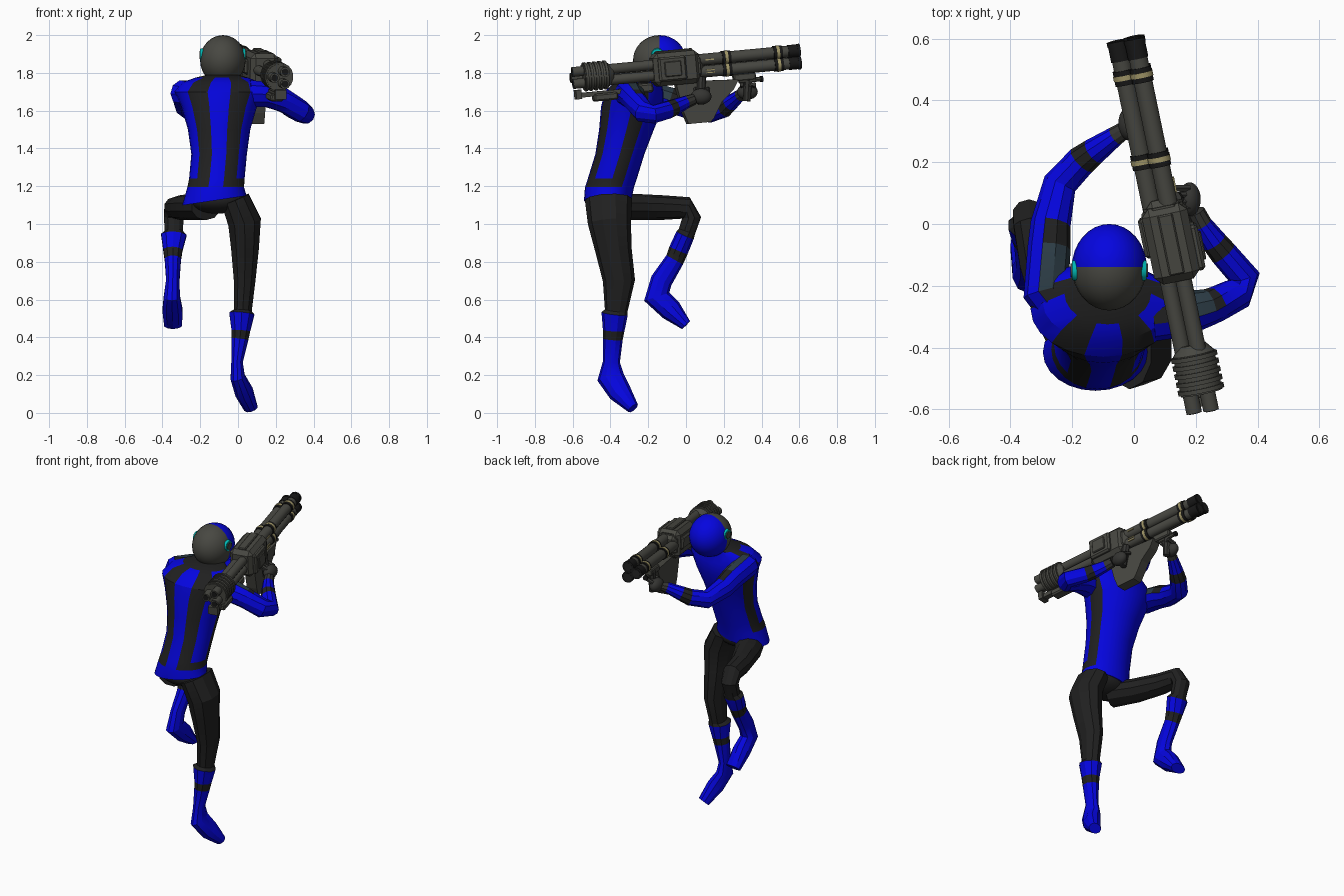
import bpy, bmesh, math
from mathutils import Vector, Matrix

if "Cube" in bpy.data.objects:
    bpy.data.objects.remove(bpy.data.objects["Cube"])


def material(name, r, g, b):
    m = bpy.data.materials.new(name)
    m.use_nodes = True
    m.diffuse_color = (r, g, b, 1)
    m.node_tree.nodes["Principled BSDF"].inputs["Base Color"].default_value = (r, g, b, 1)
    return m


BLUE = material("suit blue", .0015, .0015, .74)
BLACK = material("suit black", .0145, .0145, .0145)
GREY = material("metal grey", .064, .064, .054)
DARK = material("muzzle black", .009, .009, .009)
GLOVE = material("glove grey", .035, .035, .032)
CYAN = material("ear cyan", .0, .48, .46)
TAN = material("band tan", .36, .31, .14)
SLATE = material("pad slate", .025, .045, .06)


def finish(name, bm, mats, smooth=None):
    bmesh.ops.recalc_face_normals(bm, faces=bm.faces)
    mesh = bpy.data.meshes.new(name)
    bm.to_mesh(mesh)
    bm.free()
    for m in mats:
        mesh.materials.append(m)
    ob = bpy.data.objects.new(name, mesh)
    bpy.context.collection.objects.link(ob)
    if smooth:
        bpy.ops.object.select_all(action="DESELECT")
        ob.select_set(True)
        bpy.context.view_layer.objects.active = ob
        bpy.ops.object.shade_smooth_by_angle(angle=math.radians(smooth))
    return ob


def loft(name, stations, colours, across, sides=10, rule=None, level=False):
    """Tube through (x, y, z, r1, r2) stations; colours holds one material per segment."""
    mats = [BLUE, BLACK, SLATE, GLOVE]
    bm = bmesh.new()
    pts = [Vector(s[:3]) for s in stations]
    rings = []
    for i, s in enumerate(stations):
        t = (pts[min(i + 1, len(pts) - 1)] - pts[max(i - 1, 0)]).normalized()
        if level:
            t = Vector((0, 0, 1))
        a = (across - t * across.dot(t)).normalized()
        b = t.cross(a)
        ring = []
        for k in range(sides):
            w = math.tau * k / sides
            ring.append(bm.verts.new(pts[i] + a * s[3] * math.sin(w) - b * s[4] * math.cos(w)))
        rings.append(ring)
    for i in range(len(rings) - 1):
        for k in range(sides):
            n = (k + 1) % sides
            f = bm.faces.new((rings[i][k], rings[i][n], rings[i + 1][n], rings[i + 1][k]))
            f.normal_update()
            mat = (rule(i, k, f) if rule else None) or colours[i]
            f.material_index = mats.index(mat)
    for ring, c in ((rings[0], colours[0]), (rings[-1], colours[-1])):
        bm.faces.new(ring).material_index = mats.index(c)
    return finish(name, bm, mats, 25)


X, Z = Vector((1, 0, 0)), Vector((0, 0, 1))

# Torso: stripes down the back and the sides, joined by a band above the hem


def torso_rule(i, k, f):
    k = min(k, 23 - k)
    if i > 0 and (k in (1, 2, 6, 7) or (i == 1 and 1 < k < 6)):
        return BLACK


torso = loft("torso", [
    (-.125, -.415, 1.125, .17, .125), (-.118, -.405, 1.195, .15, .13),
    (-.112, -.39, 1.24, .147, .13), (-.1, -.35, 1.37, .147, .13),
    (-.1, -.315, 1.5, .165, .145), (-.1, -.285, 1.62, .2, .165),
    (-.1, -.275, 1.7, .235, .155), (-.09, -.255, 1.75, .205, .125),
    (-.085, -.225, 1.775, .14, .1), (-.08, -.18, 1.79, .08, .08)],
    [BLUE] * 8 + [BLACK], X, 24, torso_rule, True)
for v in torso.data.vertices:  # the hem tilts down towards the raised leg
    if v.co.z < 1.15:
        v.co.z += .15 * (v.co.x + .12)


def ellipsoid(name, centre, radii, mats, split=None, turn=None):
    bm = bmesh.new()
    bmesh.ops.create_uvsphere(bm, u_segments=24, v_segments=16, radius=1)
    if turn:
        bm.transform(turn)
    bm.transform(Matrix.Translation(centre) @ Matrix.Diagonal((*radii, 1)))
    if split is not None:
        for f in bm.faces:
            f.material_index = int(f.calc_center_median().y > split)
    return finish(name, bm, mats, 40)


ellipsoid("pelvis", (-.11, -.41, 1.125), (.15, .115, .07), [BLACK])

# Helmet with blue visor half, and round ear pieces
ellipsoid("helmet", (-.08, -.14, 1.868), (.121, .14, .132), [GREY, BLUE], -.14,
          Matrix.Rotation(math.pi / 2, 4, "X"))


def cylinder(name, start, end, r, mat, sides=14, r2=None, frame=Matrix()):
    start, end = Vector(start), Vector(end)
    d = end - start
    bm = bmesh.new()
    bmesh.ops.create_cone(bm, cap_ends=True, segments=sides, radius1=r,
                          radius2=r if r2 is None else r2, depth=d.length)
    bm.transform(frame @ Matrix.Translation((start + end) / 2)
                 @ d.to_track_quat("Z", "Y").to_matrix().to_4x4())
    return finish(name, bm, [mat], 35)


for side, s in (("right", -1), ("left", 1)):
    x = -.08 + s * .1
    ear = (x, -.15, 1.895)
    cylinder(side + "_ear_ring", ear, (x + s * .02, -.15, 1.895), .038, CYAN, 14, .032)
    cylinder(side + "_ear_cap", ear, (x + s * .025, -.15, 1.895), .022, GREY)

# Legs: trousers, flared boot cuff, dark strap, pointed boot
boot = [BLACK, BLUE, BLACK] + [BLUE] * 4
loft("standing_leg", [
    (-.015, -.41, 1.13, .08, .125), (.035, -.405, 1.01, .092, .115), (.037, -.385, .87, .077, .097),
    (.035, -.355, .7, .06, .085), (.025, -.37, .54, .05, .06),
    (.02, -.378, .525, .07, .07), (.015, -.383, .435, .052, .057), (.01, -.387, .39, .047, .052),
    (-.005, -.395, .27, .032, .045), (-.002, -.4, .19, .04, .072),
    (.032, -.35, .11, .05, .062), (.068, -.28, .025, .038, .032)],
    [BLACK] * 4 + boot, X)
loft("raised_leg", [
    (-.17, -.42, 1.09, .09, .07), (-.25, -.28, 1.09, .08, .07), (-.31, -.12, 1.087, .065, .065),
    (-.335, .0, 1.085, .058, .06), (-.34, .03, 1.035, .055, .05), (-.34, .005, .96, .05, .045),
    (-.34, -.005, .94, .07, .05), (-.345, -.04, .86, .053, .052), (-.345, -.06, .81, .045, .05),
    (-.345, -.13, .7, .037, .058), (-.35, -.155, .615, .045, .07),
    (-.347, -.08, .545, .055, .06), (-.343, .0, .465, .05, .03)],
    [BLACK] * 5 + boot, X)

# Arms: inner shoulder pads, dark forearm band, gloves


def pad_rule(inward):
    def rule(i, k, f):
        if i < 3 and f.normal.dot(inward) > -.1 and f.normal.z > .15:
            return SLATE if i == 1 else BLACK
    return rule


loft("right_arm", [
    (-.22, -.29, 1.68, .07, .08), (-.285, -.22, 1.69, .075, .075), (-.275, -.08, 1.655, .07, .07),
    (-.27, .0, 1.625, .065, .065), (-.24, .13, 1.59, .055, .055), (-.17, .205, 1.615, .05, .05),
    (-.13, .235, 1.64, .044, .044), (-.06, .285, 1.68, .032, .032), (-.03, .305, 1.69, .025, .028)],
    [BLUE] * 5 + [BLACK, BLUE, GLOVE], Z, 10, pad_rule(X))
loft("left_arm", [
    (.06, -.3, 1.69, .075, .08), (.16, -.29, 1.685, .07, .075), (.24, -.27, 1.655, .065, .06),
    (.265, -.26, 1.64, .062, .058), (.335, -.225, 1.595, .06, .055), (.36, -.175, 1.58, .05, .05),
    (.29, -.095, 1.605, .048, .045), (.26, -.058, 1.62, .044, .042), (.22, .0, 1.645, .035, .033),
    (.2, .04, 1.66, .03, .03)],
    [BLUE] * 6 + [BLACK, BLUE, GLOVE], Z, 10, pad_rule(Vector((0, 1, 0))))
for name, c in (("right_hand", (-.015, .325, 1.7)), ("left_hand", (.18, .08, 1.675))):
    ellipsoid(name, c, (.036, .055, .042), [GLOVE])
    for j in range(4):
        y = c[1] - .03 + j * .022
        s = 1 if c[0] < 0 else -1
        cylinder(name + "_finger", (c[0], y, c[2] + .025), (c[0] + s * .05, y, c[2] + .04),
                 .012, GLOVE, 6)

# Launcher frame: local y runs along the barrels
d = Vector((-.207, 1, .095)).normalized()
gx = d.cross(Z).normalized()
GUN = Matrix.Translation((.106, 0, 1.83)) @ Matrix((gx, d, gx.cross(d))).transposed().to_4x4()


def tube(name, y0, y1, r, mat=GREY, x=0, z=0, sides=14, r2=None):
    cylinder(name, (x, y0, z), (x, y1, z), r, mat, sides, r2, GUN)


def box(name, centre, size, mat=GREY, bevel=0):
    bm = bmesh.new()
    bmesh.ops.create_cube(bm, size=1)
    bm.transform(Matrix.Translation(centre) @ Matrix.Diagonal((*size, 1)))
    if bevel:
        bmesh.ops.bevel(bm, geom=bm.edges[:], offset=bevel, segments=1, affect="EDGES")
    bm.transform(GUN)
    finish(name, bm, [mat])


# Three clustered barrels with muzzle caps and clamps
for j in range(3):
    w = math.pi + j * math.tau / 3
    x, z = .037 * math.cos(w), .037 * math.sin(w)
    tube("barrel", .02, .6, .031, GREY, x, z)
    tube("muzzle_cap", .55, .6, .034, DARK, x, z)
    tube("muzzle_lip", .6, .615, .036, DARK, x, z)
    tube("muzzle_bore", .61, .617, .024, BLACK, x, z)
    for y in (.215, .495):
        tube("clamp_ring", y - .024, y + .024, .036, DARK, x, z)
        tube("clamp_band", y - .008, y + .008, .038, TAN, x, z)
    tube("rear_tube", -.45, -.15, .027, GREY, x * .9, z * .9)
    tube("exhaust_tube", -.62, -.53, .026, GREY, x, z)
    tube("exhaust_bore", -.622, -.6, .018, DARK, x, z)

# Receiver with side panel
box("receiver", (0, -.06, .0), (.15, .25, .175), GREY, .025)
box("receiver_collar", (0, .06, 0), (.13, .05, .14), GREY, .03)
box("side_panel", (.08, -.09, .0), (.03, .15, .13), GREY, .01)
box("panel_plate", (.097, -.09, .0), (.012, .09, .08), GREY, .004)
box("side_block", (-.075, -.03, .01), (.03, .13, .08), GREY, .01)
box("top_rail", (0, -.06, .088), (.05, .2, .02), GREY, .005)
for z in (-.04, -.024, .03):
    box("warning_mark", (.051, .12, z), (.006, .045, .007), TAN)

# Ribbed rear drum and shoulder rail
tube("rear_drum", -.56, -.43, .069, GREY, sides=18)
for j in range(5):
    y = -.555 + j * .027
    tube("drum_rib", y, y + .014, .077, GREY, sides=18)
tube("drum_taper", -.43, -.4, .069, GREY, r2=.045, sides=18)
box("shoulder_rail", (0, -.4, -.095), (.035, .42, .025))
box("rail_block", (0, -.45, -.115), (.07, .13, .04), GREY, .008)
box("rail_foot", (0, -.595, -.09), (.06, .03, .05))
box("shoulder_rest", (0, -.25, -.09), (.06, .12, .05), GREY, .01)

# Angular magazine under the receiver
bm = bmesh.new()
outline = [(-.07, -.07), (.27, -.09), (.24, -.14), (.17, -.2), (.12, -.28), (.1, -.3),
           (-.02, -.3), (-.04, -.24)]
face = bm.faces.new([bm.verts.new((-.03, y, z)) for y, z in outline])
new = bmesh.ops.extrude_face_region(bm, geom=[face])["geom"]
bmesh.ops.translate(bm, vec=(.065, 0, 0), verts=[v for v in new if isinstance(v, bmesh.types.BMVert)])
bm.transform(GUN)
finish("magazine", bm, [GREY])

# Front grip and trigger bar
box("grip_mount", (-.01, .31, -.08), (.05, .12, .04), GREY, .006)
tube("grip_prong", .28, .4, .012, GREY, -.01, -.1, 8)
tube("prong_tip", .395, .41, .016, DARK, -.01, -.1, 8)
cylinder("front_grip", (-.02, .335, -.08), (-.02, .315, -.21), .025, GLOVE, 8, .02, GUN)
cylinder("rear_grip", (.04, .07, -.06), (.06, .05, -.2), .025, GLOVE, 8, .02, GUN)
